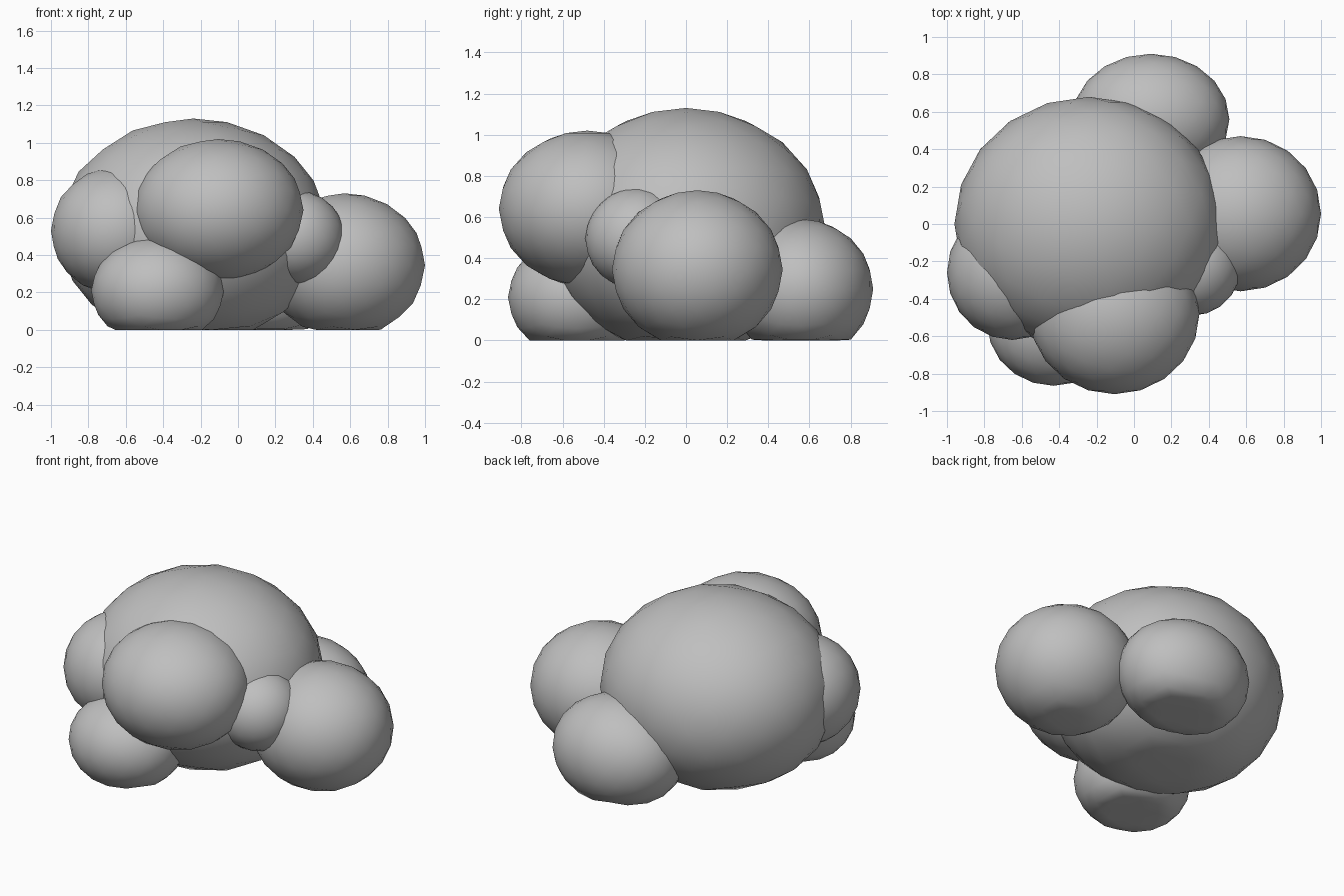
import bpy
from mathutils import Vector

cube = bpy.data.objects.get("Cube")
if cube:
    bpy.data.objects.remove(cube, do_unlink=True)

# One plain grey for the whole pile
grey = bpy.data.materials.new("soft_grey")
grey.use_nodes = True
colour = (0.52, 0.52, 0.52, 1)
grey.diffuse_color = colour
grey.node_tree.nodes["Principled BSDF"].inputs["Base Color"].default_value = colour


def blob(name, centre, radii):
    """Low-poly ellipsoid whose underside is pressed flat on the ground."""
    bpy.ops.mesh.primitive_ico_sphere_add(subdivisions=3, radius=1, location=(0, 0, 0))
    obj = bpy.context.object
    obj.name = name
    for v in obj.data.vertices:
        v.co = Vector(c + r * k for c, r, k in zip(centre, radii, v.co))
        v.co.z = max(v.co.z, 0)
    obj.data.materials.append(grey)
    bpy.ops.object.shade_smooth()
    return obj


# Large central mound
blob("main_mound", (-0.24, 0, 0.53), (0.72, 0.68, 0.60))

# Lobes around it
blob("front_lobe", (-0.105, -0.48, 0.64), (0.455, 0.43, 0.38))
blob("left_lobe", (0.57, 0.055, 0.345), (0.43, 0.415, 0.385))
blob("back_lobe", (0.09, 0.56, 0.25), (0.42, 0.35, 0.34))
blob("right_lobe", (-0.65, -0.26, 0.53), (0.35, 0.36, 0.34))
blob("front_low_lobe", (-0.43, -0.53, 0.21), (0.355, 0.335, 0.29))
blob("small_lobe", (0.31, -0.23, 0.495), (0.26, 0.26, 0.25))
